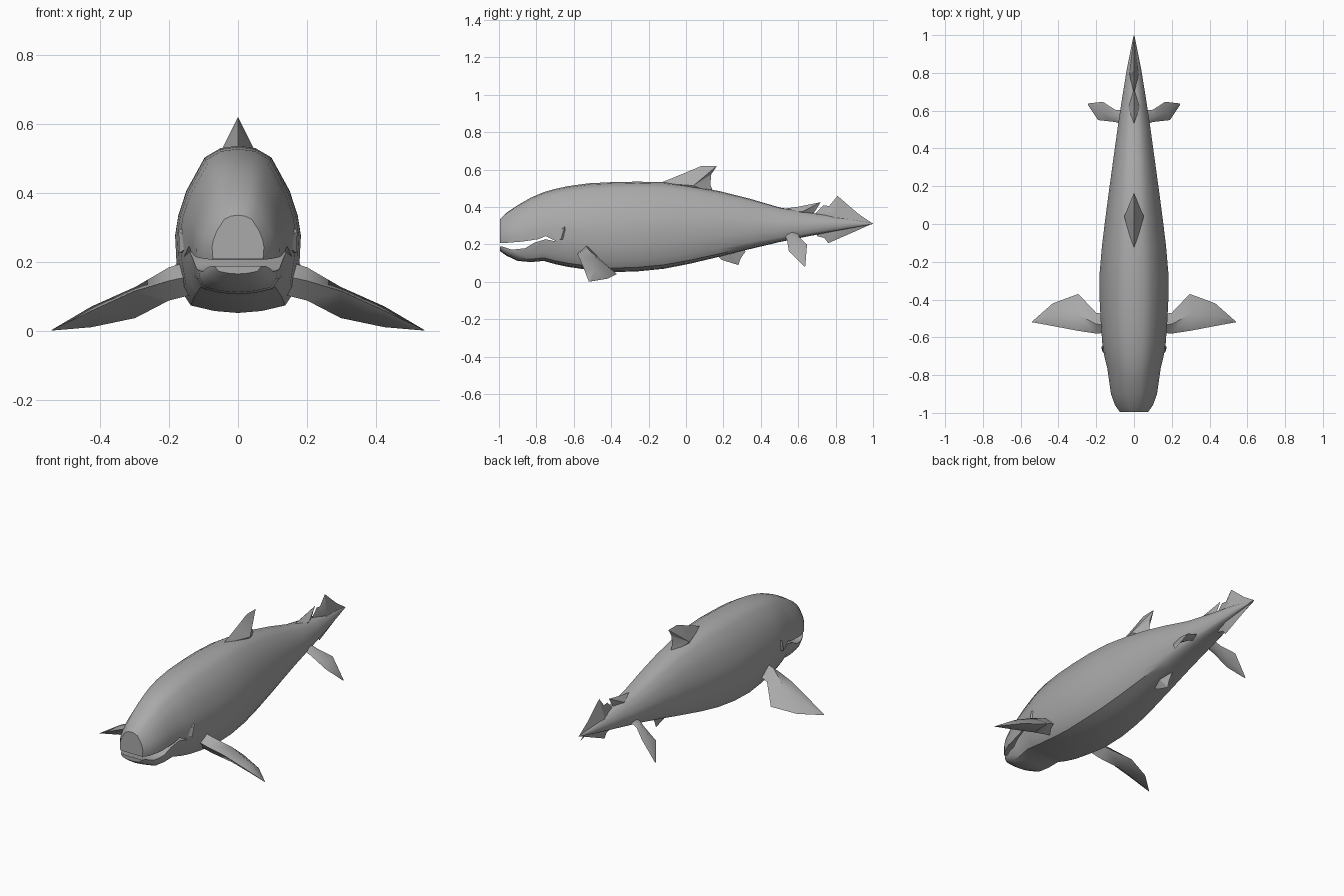
import bpy, bmesh, math

if "Cube" in bpy.data.objects:
    bpy.data.objects.remove(bpy.data.objects["Cube"])

grey = bpy.data.materials.new("grey skin")
grey.diffuse_color = (0.4, 0.4, 0.4, 1)
grey.use_nodes = True
grey.node_tree.nodes["Principled BSDF"].inputs["Base Color"].default_value = grey.diffuse_color


def make(name, bm, smooth=40):
    bmesh.ops.remove_doubles(bm, verts=bm.verts, dist=0.0002)
    bmesh.ops.recalc_face_normals(bm, faces=bm.faces)
    me = bpy.data.meshes.new(name)
    bm.to_mesh(me)
    bm.free()
    ob = bpy.data.objects.new(name, me)
    bpy.context.collection.objects.link(ob)
    me.materials.append(grey)
    if smooth:
        shade(ob, smooth)
    return ob


def shade(ob, angle):
    bpy.ops.object.select_all(action='DESELECT')
    ob.select_set(True)
    bpy.context.view_layer.objects.active = ob
    bpy.ops.object.shade_smooth_by_angle(angle=math.radians(angle))


def loft(rings):
    """Skin a list of equal closed rings and cap both ends."""
    bm = bmesh.new()
    vs = [[bm.verts.new(p) for p in r] for r in rings]
    n = len(vs[0])
    for a, b in zip(vs, vs[1:]):
        for i in range(n):
            j = (i + 1) % n
            bm.faces.new((a[i], a[j], b[j], b[i]))
    bm.faces.new(vs[0])
    bm.faces.new(vs[-1])
    return bm


# Body: y, top, bottom, half width
stations = [
    (-0.995, .335, .165, .075), (-0.96, .37, .14, .10), (-0.90, .41, .112, .122),
    (-0.83, .45, .106, .132), (-0.76, .48, .112, .142), (-0.70, .497, .095, .157),
    (-0.63, .512, .08, .168), (-0.52, .527, .064, .176), (-0.40, .533, .052, .182),
    (-0.26, .536, .056, .182), (-0.12, .533, .07, .17), (0.02, .515, .097, .153),
    (0.18, .485, .135, .132), (0.34, .445, .175, .11), (0.50, .398, .213, .088),
    (0.66, .37, .245, .064), (0.82, .347, .275, .038), (0.999, .313, .309, .002)]
half = [(0, 1), (.28, .985), (.53, .93), (.82, .73), (.95, .58), (1, .46),
        (.98, .31), (.9, .13), (.75, .045), (.38, .012), (0, 0)]
section = half + [(-x, t) for x, t in half[-2:0:-1]]
body = make("body", loft([[(w * x, y, lo + (hi - lo) * t) for x, t in section]
                          for y, hi, lo, w in stations]), 0)

# Mouth opening cut through the snout
mouth = [(-1.05, .21), (-.98, .207), (-.88, .215), (-.79, .228), (-.75, .245),
         (-.69, .215), (-.75, .228), (-.81, .21), (-.86, .18), (-.93, .172),
         (-.98, .188), (-1.05, .188)]
cutter = make("mouth_cutter", loft([[(s, y, z) for y, z in mouth] for s in (-.3, .3)]), 0)
cutter.hide_render = True
mod = body.modifiers.new("mouth", 'BOOLEAN')
mod.operation = 'DIFFERENCE'
mod.solver = 'EXACT'
mod.object = cutter
bpy.context.view_layer.objects.active = body
bpy.ops.object.modifier_apply(modifier="mouth")
bpy.data.objects.remove(cutter)
shade(body, 40)


def flipper(name, spans):
    """Mirrored pair; each span is leading point, trailing point, half thickness."""
    for side, s in (("left", 1), ("right", -1)):
        rings = []
        for a, b, t in spans:
            m = [a[i] * .55 + b[i] * .45 for i in range(3)]
            rings.append([(s * a[0], a[1], a[2]), (s * m[0], m[1], m[2] + t),
                          (s * b[0], b[1], b[2]), (s * m[0], m[1], m[2] - t)])
        make(side + "_" + name, loft(rings), 60)


flipper("front_flipper", [
    ((.13, -.575, .16), (.13, -.48, .15), .05),
    ((.20, -.58, .145), (.20, -.47, .125), .048),
    ((.30, -.565, .115), (.295, -.37, .042), .045),
    ((.42, -.542, .06), (.43, -.42, .017), .03),
    ((.54, -.52, .002), (.538, -.515, .002), .001)])
flipper("rear_flipper", [
    ((.04, .52, .265), (.04, .60, .265), .02),
    ((.10, .54, .225), (.10, .605, .24), .018),
    ((.19, .55, .165), (.165, .647, .20), .014),
    ((.245, .632, .082), (.243, .638, .085), .001)])


def fin(name, outline, centre, t):
    """Upright fin: outline on the midplane, swelling to a central ridge."""
    bm = bmesh.new()
    rim = [bm.verts.new((0, y, z)) for y, z in outline]
    for s in (t, -t):
        c = bm.verts.new((s, *centre))
        for i in range(len(rim)):
            bm.faces.new((rim[i - 1], rim[i], c))
    make(name, bm, 25)


fin("dorsal_fin", [(-.14, .528), (.0, .585), (.08, .619), (.165, .62), (.135, .575),
                   (.13, .52), (.15, .47), (.0, .45)], (.04, .515), .052)
fin("small_back_fin", [(.48, .385), (.60, .402), (.72, .426), (.685, .37), (.6, .33)],
    (.62, .375), .03)
fin("belly_fin", [(.16, .15), (.19, .118), (.28, .09), (.292, .125), (.32, .165), (.24, .2)],
    (.24, .15), .02)
# Tail fan with notched edges
fin("tail_fin", [(.69, .365), (.735, .41), (.765, .405), (.81, .46), (.92, .365), (.999, .312),
                 (.87, .255), (.76, .207), (.74, .235), (.70, .245)], (.79, .32), .03)

# Cheek folds behind the mouth
for side, s in (("left", 1), ("right", -1)):
    bm = bmesh.new()
    p = [(.135, -.72, .25), (.17, -.67, .225), (.172, -.65, .29), (.14, -.64, .31), (.13, -.62, .23)]
    v = [bm.verts.new((s * x, y, z)) for x, y, z in p]
    bmesh.ops.convex_hull(bm, input=v)
    make(side + "_cheek_fold", bm)
